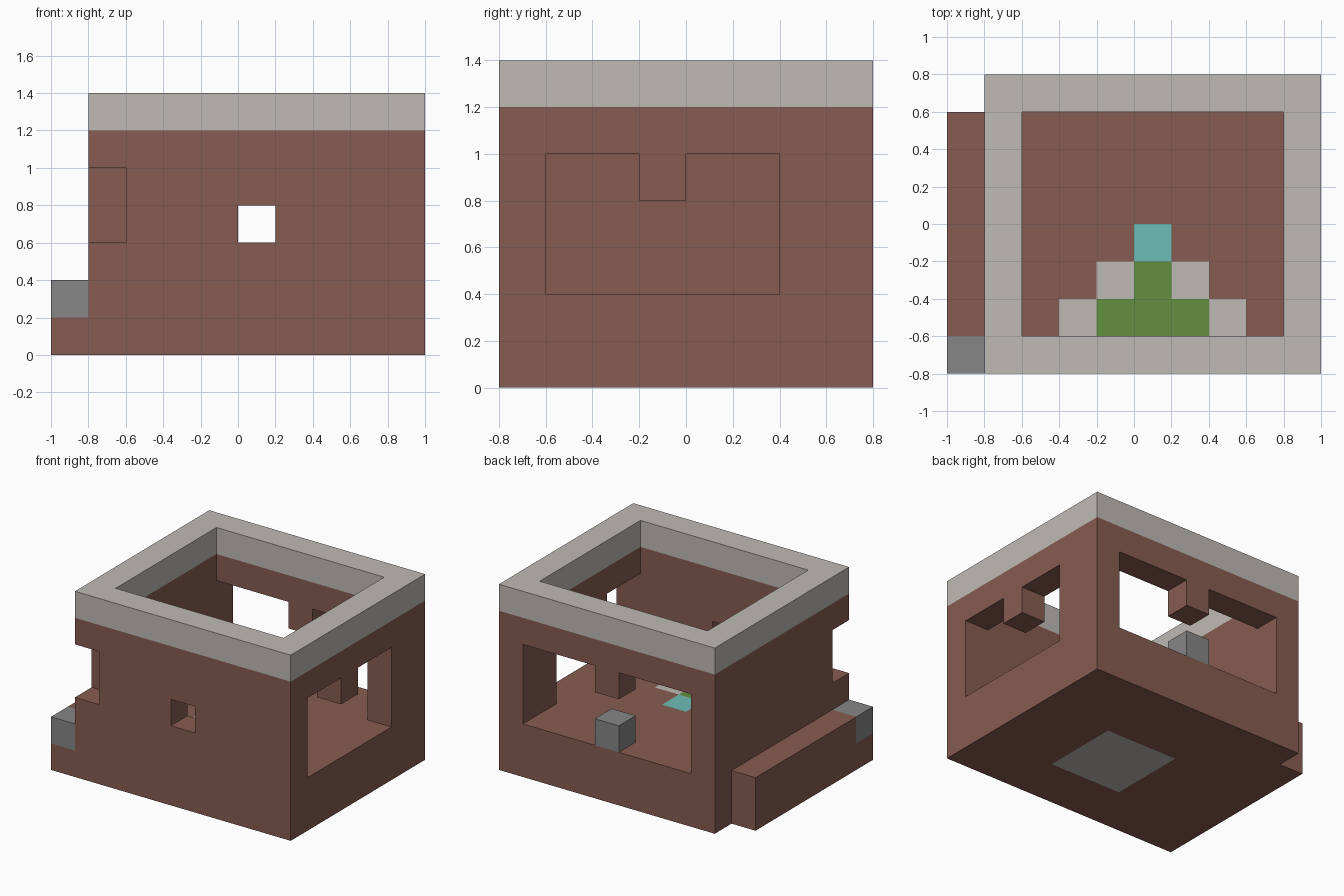
import bpy
import bmesh
from itertools import product
from mathutils import Vector

old = bpy.data.objects.get("Cube")
if old:
    bpy.data.objects.remove(old, do_unlink=True)

UNIT = 0.2
ORIGIN = Vector((-1, -0.8, 0))
cells = {}


def fill(part, xs, ys, zs):
    """Fill a box of blocks with a part; None carves it away."""
    for cell in product(range(*xs), range(*ys), range(*zs)):
        if part:
            cells[cell] = part
        else:
            cells.pop(cell, None)


# Walls with floor, parapet on top, hollow room
fill("walls", (1, 10), (0, 8), (0, 6))
fill("parapet", (1, 10), (0, 8), (6, 7))
fill(None, (2, 9), (1, 7), (2, 7))

# Wide back and side windows, each with a hanging lintel block
fill(None, (2, 9), (7, 8), (2, 5))
fill("walls", (5, 6), (7, 8), (4, 5))
fill(None, (9, 10), (1, 6), (2, 5))
fill("walls", (9, 10), (3, 4), (4, 5))

# Small front window and notched front corner
fill(None, (5, 6), (0, 1), (3, 4))
fill(None, (1, 2), (0, 1), (3, 5))

# Side ledge with its corner stone, and the block on the back sill
fill("ledge", (0, 1), (0, 7), (0, 2))
fill("ledge_stone", (0, 1), (0, 1), (1, 2))
fill("sill_block", (5, 6), (7, 8), (2, 3))

# Stepped floor pattern set into the floor
fill("floor_border", (3, 8), (1, 2), (1, 2))
fill("floor_border", (4, 7), (2, 3), (1, 2))
fill("floor_grass", (4, 7), (1, 2), (1, 2))
fill("floor_grass", (5, 6), (2, 3), (1, 2))
fill("floor_gem", (5, 6), (3, 4), (1, 2))

# Pale panel in the underside
fill("base_panel", (4, 7), (2, 5), (0, 1))


def srgb(code):
    out = []
    for i in (0, 2, 4):
        c = int(code[i:i + 2], 16) / 255
        out.append(c / 12.92 if c <= 0.04045 else ((c + 0.055) / 1.055) ** 2.4)
    return (*out, 1)


def material(name, code):
    mat = bpy.data.materials.new(name)
    mat.use_nodes = True
    mat.diffuse_color = srgb(code)
    shader = next(n for n in mat.node_tree.nodes if n.type == "BSDF_PRINCIPLED")
    shader.inputs["Base Color"].default_value = srgb(code)
    return mat


brown = material("brick brown", "875C51")
pale = material("pale stone", "BFBAB5")
grey = material("grey stone", "868686")
green = material("grass green", "618F40")
cyan = material("gem cyan", "6EBDB8")

colours = {
    "walls": brown, "ledge": brown, "parapet": pale, "floor_border": pale,
    "base_panel": pale, "ledge_stone": grey, "sill_block": grey,
    "floor_grass": green, "floor_gem": cyan,
}


def build(part):
    """Skin the exposed sides of one part's blocks."""
    bm = bmesh.new()
    for cell in [c for c, name in cells.items() if name == part]:
        for axis, side in product(range(3), (-1, 1)):
            normal = Vector((0, 0, 0))
            normal[axis] = side
            beside = tuple(int(a + b) for a, b in zip(cell, normal))
            if beside in cells:
                continue
            u = Vector((0, 0, 0))
            u[(axis + 1) % 3] = 0.5
            v = normal.cross(u)
            middle = Vector(cell) + Vector((0.5, 0.5, 0.5)) + normal / 2
            corners = (middle - u - v, middle + u - v, middle + u + v, middle - u + v)
            bm.faces.new([bm.verts.new(ORIGIN + p * UNIT) for p in corners])
    bmesh.ops.remove_doubles(bm, verts=bm.verts, dist=0.001)
    mesh = bpy.data.meshes.new(part)
    bm.to_mesh(mesh)
    bm.free()
    mesh.materials.append(colours[part])
    bpy.context.collection.objects.link(bpy.data.objects.new(part, mesh))


for part_name in colours:
    build(part_name)
